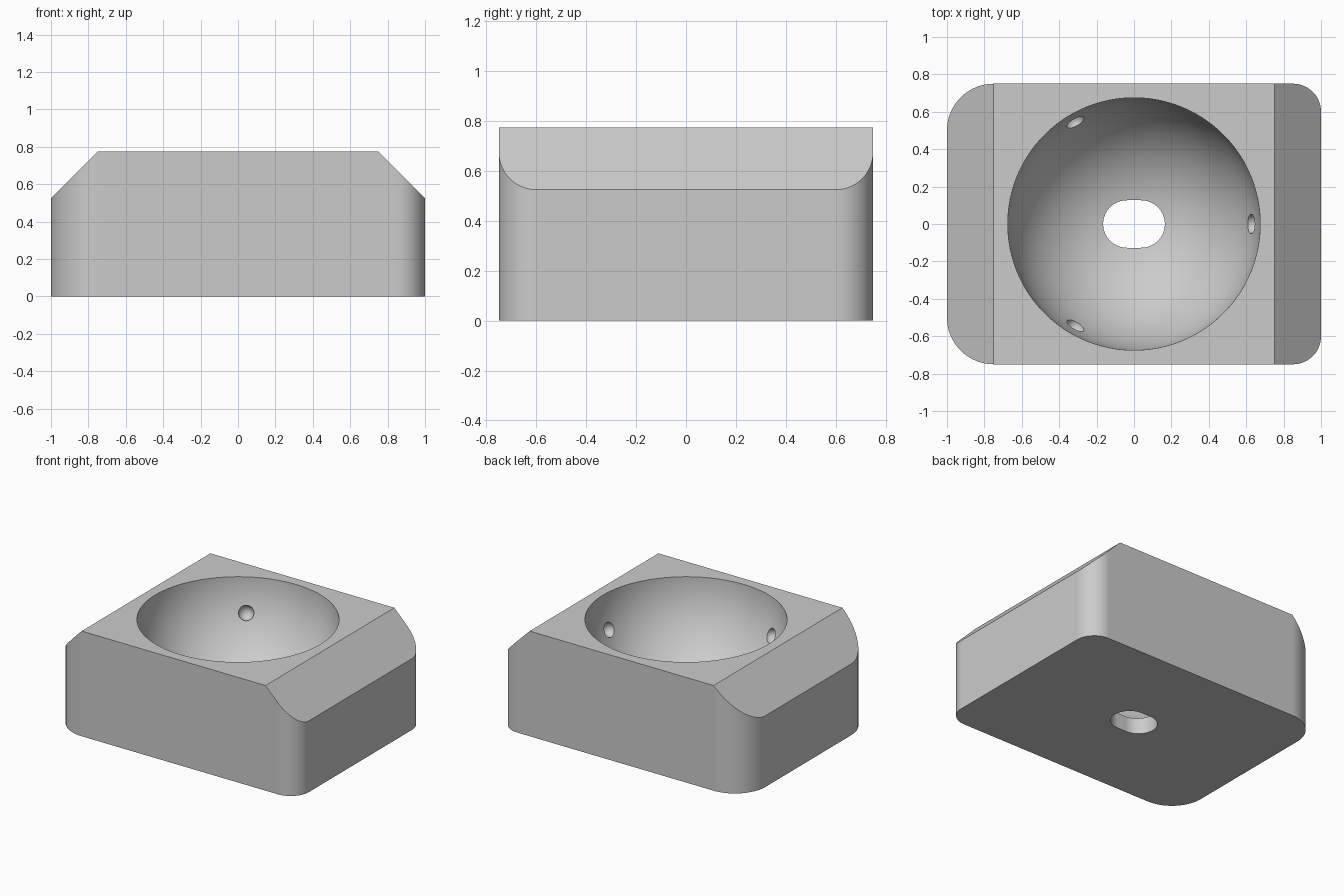
import bpy
import bmesh
from math import cos, sin, pi, radians
from mathutils import Matrix, Vector

cube = bpy.data.objects.get("Cube")
if cube:
    bpy.data.objects.remove(cube, do_unlink=True)

HEIGHT = 0.775
BOWL_R = 0.675
DENT_Z = -0.245    # below the rim

grey = bpy.data.materials.new("plain grey")
grey.use_nodes = True
colour = (0.6, 0.6, 0.6, 1)
grey.diffuse_color = colour
grey.node_tree.nodes["Principled BSDF"].inputs["Base Color"].default_value = colour


def make_object(name, bm):
    bmesh.ops.recalc_face_normals(bm, faces=bm.faces[:])
    mesh = bpy.data.meshes.new(name)
    bm.to_mesh(mesh)
    bm.free()
    mesh.materials.append(grey)
    obj = bpy.data.objects.new(name, mesh)
    bpy.context.collection.objects.link(obj)
    return obj


def rounded_prism(corners, z0, z1, steps=24):
    """Extrude an outline of quarter arcs: (centre x, centre y, radius), anticlockwise."""
    bm = bmesh.new()
    verts = []
    for i, (cx, cy, r) in enumerate(corners):
        for s in range(steps + 1):
            a = pi / 2 * (i + s / steps)
            verts.append(bm.verts.new((cx + r * cos(a), cy + r * sin(a), z0)))
    bmesh.ops.remove_doubles(bm, verts=verts, dist=1e-5)
    face = bm.faces.new([v for v in verts if v.is_valid])
    top = bmesh.ops.extrude_face_region(bm, geom=[face])["geom"]
    moved = [g for g in top if isinstance(g, bmesh.types.BMVert)]
    bmesh.ops.translate(bm, verts=moved, vec=(0, 0, z1 - z0))
    return bm


def ball(name, radius, centre, segments, rings):
    bm = bmesh.new()
    bmesh.ops.create_uvsphere(bm, u_segments=segments, v_segments=rings,
                              radius=radius, matrix=Matrix.Translation(centre))
    return make_object(name, bm)


# Block: large corner radius on the right, small one on the left
block = rounded_prism([(0.85, 0.60, 0.15), (-0.75, 0.50, 0.25),
                       (-0.75, -0.50, 0.25), (0.85, -0.60, 0.15)], 0, HEIGHT)

# Sloped shoulders at both ends
for side in (1, -1):
    cut = bmesh.ops.bisect_plane(block, geom=block.verts[:] + block.edges[:] + block.faces[:],
                                 plane_co=(side * 0.75, 0, HEIGHT), plane_no=(side, 0, 1),
                                 clear_outer=True)
    rim = [g for g in cut["geom_cut"] if isinstance(g, bmesh.types.BMEdge)]
    bmesh.ops.holes_fill(block, edges=rim, sides=0)
body = make_object("block", block)

# Cutters: bowl, drain slot and three dents in the bowl wall
cutters = [ball("bowl_cutter", BOWL_R, Vector((0, 0, HEIGHT)), 128, 65)]
r = 0.127
cutters.append(make_object("slot_cutter", rounded_prism(
    [(0.038, 0, r), (-0.038, 0, r), (-0.038, 0, r), (0.038, 0, r)], -0.2, 0.4)))
reach = (BOWL_R ** 2 - DENT_Z ** 2) ** 0.5
for i in range(3):
    a = radians(120 * i)
    centre = Vector((reach * cos(a), reach * sin(a), HEIGHT + DENT_Z))
    cutters.append(ball("dent_cutter", 0.052, centre, 32, 17))

bpy.ops.object.select_all(action="DESELECT")
bpy.context.view_layer.objects.active = body
body.select_set(True)
for cutter in cutters:
    cutter.hide_render = True
    mod = body.modifiers.new("cut", "BOOLEAN")
    mod.operation = "DIFFERENCE"
    mod.solver = "EXACT"
    mod.object = cutter
    bpy.ops.object.modifier_apply(modifier=mod.name)
    bpy.data.objects.remove(cutter, do_unlink=True)

# Smooth curves, flat faces kept flat
bpy.ops.object.shade_smooth_by_angle(angle=radians(30))
weighted = body.modifiers.new("flat_faces", "WEIGHTED_NORMAL")
weighted.keep_sharp = True
